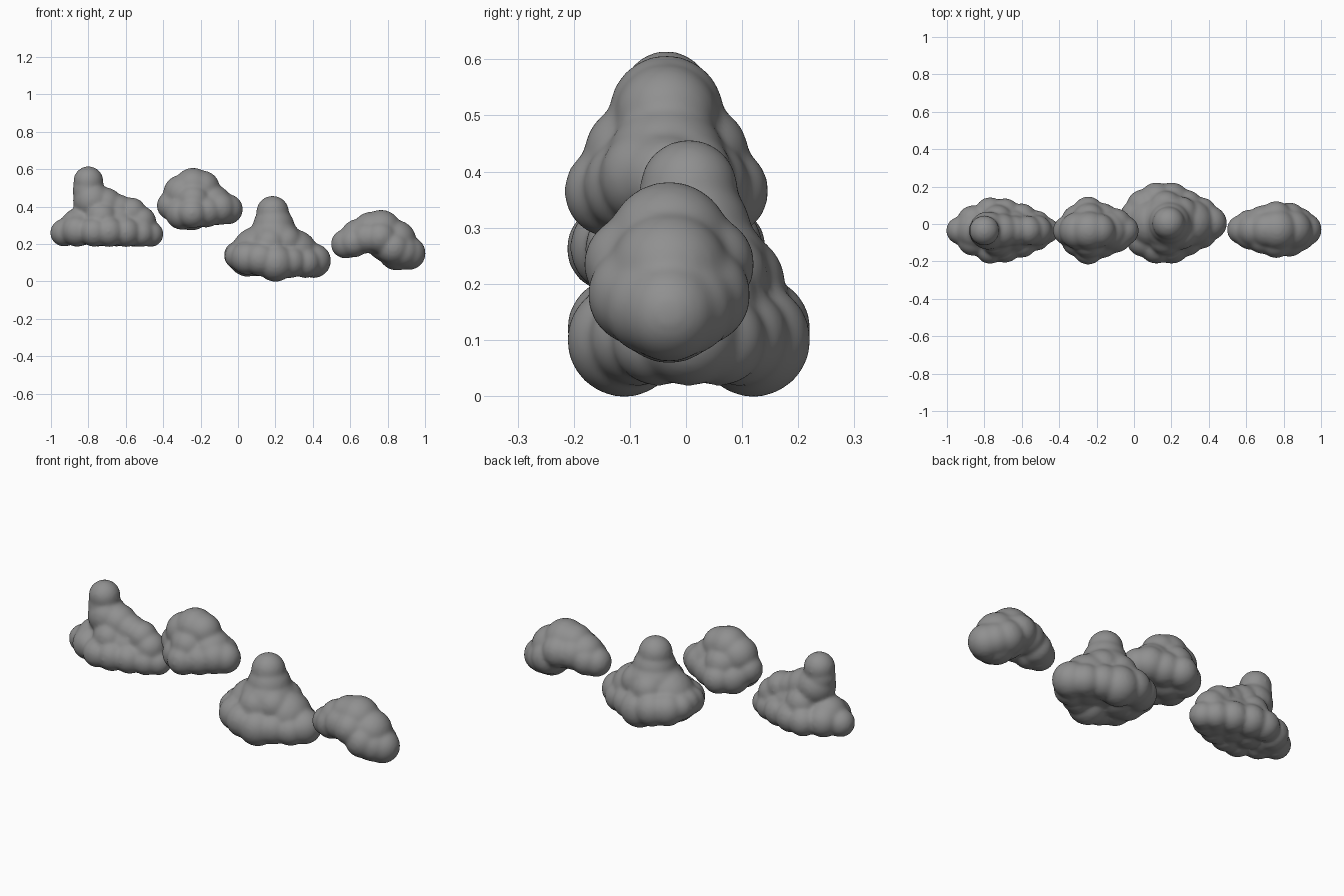
import bpy, bmesh
from mathutils import Matrix

grey = bpy.data.materials.new("dark_grey")
grey.diffuse_color = (0.28, 0.28, 0.28, 1)


def cloud(name, yc, blobs):
    """Fuse puffs (x, sideways offset, z, radius); offset puffs are mirrored front/back."""
    bm = bmesh.new()
    for x, dy, z, r in blobs:
        for s in ((1, -1) if dy else (1,)):
            bmesh.ops.create_icosphere(bm, subdivisions=3, radius=r + 0.003,
                                       matrix=Matrix.Translation((x, yc + s * dy, z)))
    me = bpy.data.meshes.new(name)
    bm.to_mesh(me)
    bm.free()
    me.materials.append(grey)
    ob = bpy.data.objects.new(name, me)
    bpy.context.collection.objects.link(ob)
    rm = ob.modifiers.new("fuse", 'REMESH')
    rm.mode = 'VOXEL'
    rm.voxel_size = 0.009
    rm.use_smooth_shade = True
    sm = ob.modifiers.new("soften", 'SMOOTH')
    sm.factor = 0.5
    sm.iterations = 14
    return ob


# Far left cloud: long flat base with a tall knob
cloud("cloud_far_left", -0.035, [
    (-.93, 0, .26, .072), (-.85, 0, .29, .10), (-.75, 0, .30, .112),
    (-.65, 0, .30, .112), (-.55, 0, .28, .094), (-.467, 0, .252, .066),
    (-.86, .05, .27, .083), (-.77, .10, .263, .076), (-.69, .09, .265, .08),
    (-.60, .065, .263, .078), (-.52, .035, .255, .07), (-.73, .05, .34, .085),
    (-.80, 0, .535, .078), (-.805, 0, .485, .077), (-.78, 0, .43, .10),
    (-.71, 0, .41, .09), (-.64, 0, .385, .078), (-.57, 0, .368, .078),
    (-.52, 0, .32, .08)])

# Centre left cloud: rounded dome
cloud("cloud_centre_left", -0.035, [
    (-.24, 0, .505, .10), (-.19, 0, .50, .09), (-.30, 0, .47, .098),
    (-.355, 0, .405, .077), (-.25, 0, .39, .116), (-.14, 0, .41, .107),
    (-.055, 0, .385, .079), (-.245, .10, .365, .08), (-.24, .055, .43, .09),
    (-.30, .05, .365, .087), (-.17, .06, .375, .085), (-.10, .03, .39, .087)])

# Centre right cloud: broad base with a tall peak
cloud("cloud_centre_right", 0.005, [
    (.185, 0, .37, .085), (.19, 0, .29, .11), (.19, 0, .20, .15),
    (.10, 0, .16, .13), (.00, 0, .14, .073), (.05, 0, .125, .098),
    (.30, 0, .15, .125), (.405, 0, .11, .09),
    (.20, .115, .10, .10), (.12, .125, .12, .09), (.05, .09, .125, .088),
    (.00, .045, .135, .07), (.28, .09, .105, .085), (.36, .055, .10, .08),
    (.17, .08, .20, .09), (.25, .05, .21, .09)])

# Far right cloud: slanted with a drooping end
cloud("cloud_far_right", -0.03, [
    (.575, 0, .20, .076), (.64, 0, .24, .09), (.71, 0, .275, .094),
    (.765, 0, .272, .108), (.80, 0, .22, .115), (.845, 0, .22, .105),
    (.85, 0, .16, .10), (.914, 0, .15, .087), (.76, .065, .235, .085),
    (.69, .045, .235, .083), (.83, .055, .18, .088), (.88, .03, .16, .085),
    (.62, .025, .21, .08)])
